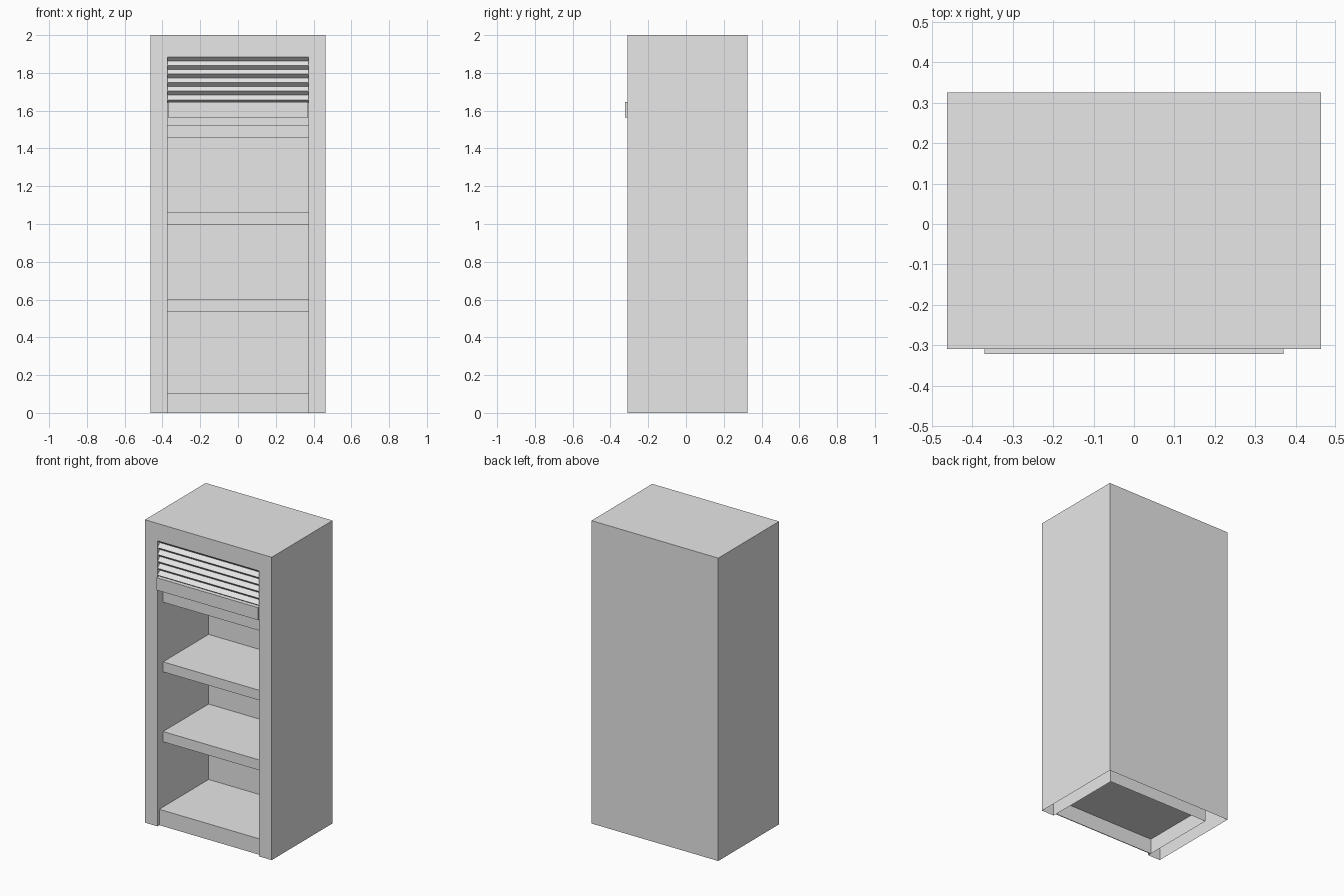
import bpy
import bmesh

cube = bpy.data.objects.get("Cube")
if cube:
    bpy.data.objects.remove(cube, do_unlink=True)

grey = bpy.data.materials.new("light grey")
grey.use_nodes = True
grey.diffuse_color = (0.8, 0.8, 0.8, 1)
grey.node_tree.nodes["Principled BSDF"].inputs["Base Color"].default_value = (0.8, 0.8, 0.8, 1)

HALF_W, FRONT, BACK, HEIGHT = 0.463, -0.31, 0.325, 2.0
INNER_W, INNER_BACK, INNER_TOP = 0.372, 0.225, 1.885


def finish(name, bm):
    mesh = bpy.data.meshes.new(name)
    bm.to_mesh(mesh)
    bm.free()
    mesh.materials.append(grey)
    obj = bpy.data.objects.new(name, mesh)
    bpy.context.collection.objects.link(obj)
    return obj


def add_box(bm, half_w, y0, y1, z0, z1):
    verts = bmesh.ops.create_cube(bm, size=1)["verts"]
    for v in verts:
        v.co.x *= 2 * half_w
        v.co.y = y1 if v.co.y > 0 else y0
        v.co.z = z1 if v.co.z > 0 else z0
    return list({f for v in verts for f in v.link_faces})


def box(name, *size):
    bm = bmesh.new()
    add_box(bm, *size)
    return finish(name, bm)


def drop_faces(bm, faces, test):
    bmesh.ops.delete(bm, geom=[f for f in faces if test(f.normal)], context="FACES")


# Outer casing, open at the bottom and front
bm = bmesh.new()
faces = add_box(bm, HALF_W, FRONT, BACK, 0, HEIGHT)
bm.normal_update()
drop_faces(bm, faces, lambda n: n.z < -0.5 or n.y < -0.5)

# Inner lining, facing inward
faces = add_box(bm, INNER_W, FRONT, INNER_BACK, 0, INNER_TOP)
bm.normal_update()
bmesh.ops.reverse_faces(bm, faces=faces)
bm.normal_update()
drop_faces(bm, faces, lambda n: n.z > 0.5 or n.y > 0.5)

# Front frame: two stiles and a header
for x0, x1, z0 in ((-HALF_W, -INNER_W, 0), (INNER_W, HALF_W, 0), (-INNER_W, INNER_W, INNER_TOP)):
    corners = ((x0, z0), (x1, z0), (x1, HEIGHT), (x0, HEIGHT))
    bm.faces.new([bm.verts.new((x, FRONT, z)) for x, z in corners])
bmesh.ops.remove_doubles(bm, verts=bm.verts[:], dist=0.0001)
finish("cabinet_casing", bm)

# Shelves
for name, z0, z1 in (("lower_shelf", 0.535, 0.603),
                     ("middle_shelf", 0.997, 1.063),
                     ("upper_shelf", 1.457, 1.525)):
    box(name, INNER_W, -0.25, INNER_BACK, z0, z1)

# Bottom shelf with a thin kick board
box("bottom_shelf", INNER_W, -0.29, INNER_BACK, 0.1, 0.105)
box("kick_board", INNER_W, -0.29, -0.285, 0, 0.105)

# Rolled shutter slats: zigzag profile swept across the opening
bm = bmesh.new()
profile = [(-0.285, INNER_TOP)]
pitch = 0.0455
for i in range(5):
    z = INNER_TOP - i * pitch
    profile += [(-0.285, z - 0.021), (-0.308, z - pitch)]
profile.append((-0.285, 1.645))
# Each slat slopes outward going down, then its underside steps back in
profile = [(-0.308, INNER_TOP)]
for i in range(5):
    z = INNER_TOP - i * pitch
    profile += [(-0.285, z - 0.021), (-0.308, z - pitch)]
profile.append((-0.285, 1.64))
rows = [[bm.verts.new((x, y, z)) for x in (-INNER_W, INNER_W)] for y, z in profile]
for a, b in zip(rows, rows[1:]):
    bm.faces.new((a[0], b[0], b[1], a[1]))
finish("shutter_slats", bm)

# Shutter pull bar
box("shutter_bar", 0.37, -0.322, -0.285, 1.565, 1.647)
